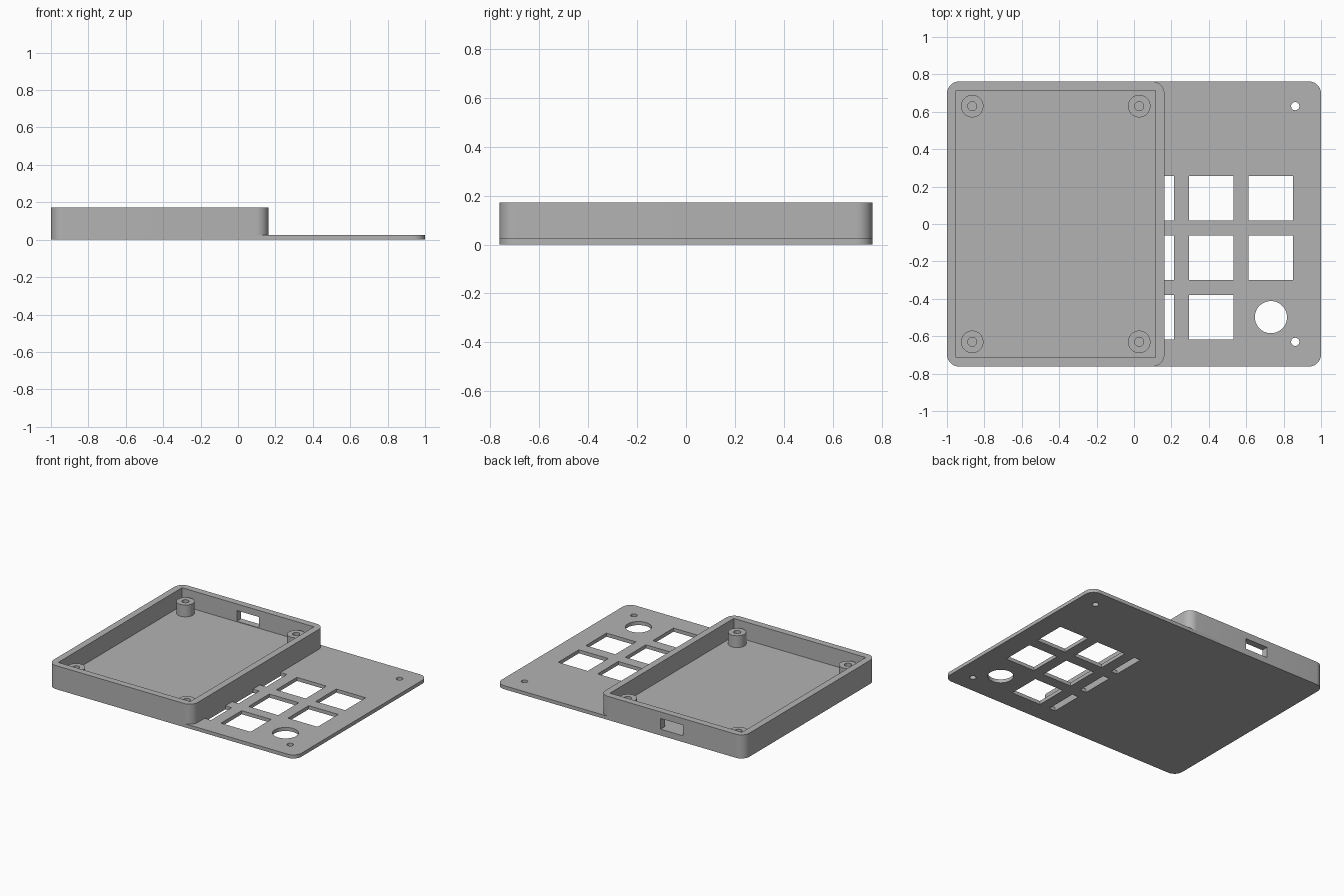
import bpy, bmesh, math

cube = bpy.data.objects.get("Cube")
if cube:
    bpy.data.objects.remove(cube, do_unlink=True)

grey = bpy.data.materials.new("plain grey")
grey.use_nodes = True
COLOUR = (0.45, 0.45, 0.45, 1)
grey.diffuse_color = COLOUR
grey.node_tree.nodes["Principled BSDF"].inputs["Base Color"].default_value = COLOUR


def prism(name, points, z0, z1):
    """Extrude a closed outline from z0 up to z1."""
    mesh = bpy.data.meshes.new(name)
    bm = bmesh.new()
    face = bm.faces.new([bm.verts.new((x, y, z0)) for x, y in points])
    top = bmesh.ops.extrude_face_region(bm, geom=[face])["geom"]
    verts = [v for v in top if isinstance(v, bmesh.types.BMVert)]
    bmesh.ops.translate(bm, verts=verts, vec=(0, 0, z1 - z0))
    bmesh.ops.recalc_face_normals(bm, faces=bm.faces)
    bm.to_mesh(mesh)
    bm.free()
    mesh.materials.append(grey)
    obj = bpy.data.objects.new(name, mesh)
    bpy.context.collection.objects.link(obj)
    return obj


def rect(x0, x1, y0, y1):
    return [(x0, y0), (x1, y0), (x1, y1), (x0, y1)]


def circle(cx, cy, r, n=40):
    turns = [math.tau * i / n for i in range(n)]
    return [(cx + r * math.cos(a), cy + r * math.sin(a)) for a in turns]


def rounded(x0, x1, y0, y1, r, n=10):
    points = []
    corners = [(x1 - r, y1 - r), (x0 + r, y1 - r), (x0 + r, y0 + r), (x1 - r, y0 + r)]
    for k, (cx, cy) in enumerate(corners):
        for i in range(n + 1):
            a = math.pi / 2 * (k + i / n)
            points.append((cx + r * math.cos(a), cy + r * math.sin(a)))
    return points


def cut(obj, cutters):
    """Subtract each cutter, apply the result, and delete the cutters."""
    for c in cutters:
        mod = obj.modifiers.new("cut", "BOOLEAN")
        mod.operation = "DIFFERENCE"
        mod.solver = "EXACT"
        mod.object = c
    bpy.context.view_layer.update()
    graph = bpy.context.evaluated_depsgraph_get()
    mesh = bpy.data.meshes.new_from_object(obj.evaluated_get(graph))
    obj.modifiers.clear()
    obj.data = mesh
    for c in cutters:
        bpy.data.objects.remove(c, do_unlink=True)


def smooth(obj):
    bpy.ops.object.select_all(action="DESELECT")
    obj.select_set(True)
    bpy.context.view_layer.objects.active = obj
    bpy.ops.object.shade_smooth_by_angle(angle=math.radians(30))


HALF_Y = 0.762
EDGE = 0.163
FLOOR = 0.042
HEIGHT = 0.172
THICK = 0.026
POST_X = (-0.865, 0.028)
POST_Y = (-0.63, 0.63)

# Open case: rounded tray with a port slot through the back wall
case = prism("case_tray", rounded(-1, EDGE, -HALF_Y, HALF_Y, 0.065), 0, HEIGHT)
mid = (EDGE - 1) / 2
cut(case, [
    prism("cavity", rect(-0.951, 0.114, -0.713, 0.713), FLOOR, 0.3),
    prism("port_slot", rect(mid - 0.09, mid + 0.09, 0.68, 0.8), 0.046, 0.124),
])
smooth(case)

# Screw posts in the four corners of the case
for x in POST_X:
    for y in POST_Y:
        post = prism("screw_post", circle(x, y, 0.06), FLOOR - 0.005, 0.128)
        cut(post, [prism("bore", circle(x, y, 0.024, 24), FLOOR, 0.2)])
        smooth(post)

# Switch plate: key openings, a round knob opening and screw holes
plate = prism("switch_plate", rounded(-EDGE, 1, -HALF_Y, HALF_Y, 0.065), 0, THICK)
openings = []
for col, x in enumerate((0.095, 0.414, 0.732)):
    for row, y in enumerate((0.138, -0.18, -0.498)):
        if (col, row) == (2, 2):
            shape = circle(x, y, 0.086, 48)
        else:
            shape = rect(x - 0.119, x + 0.119, y - 0.119, y + 0.119)
        openings.append(prism("opening", shape, -0.1, 0.1))
for y in POST_Y:
    openings.append(prism("screw_hole", circle(0.862, y, 0.022, 24), -0.1, 0.1))
cut(plate, openings)
smooth(plate)
